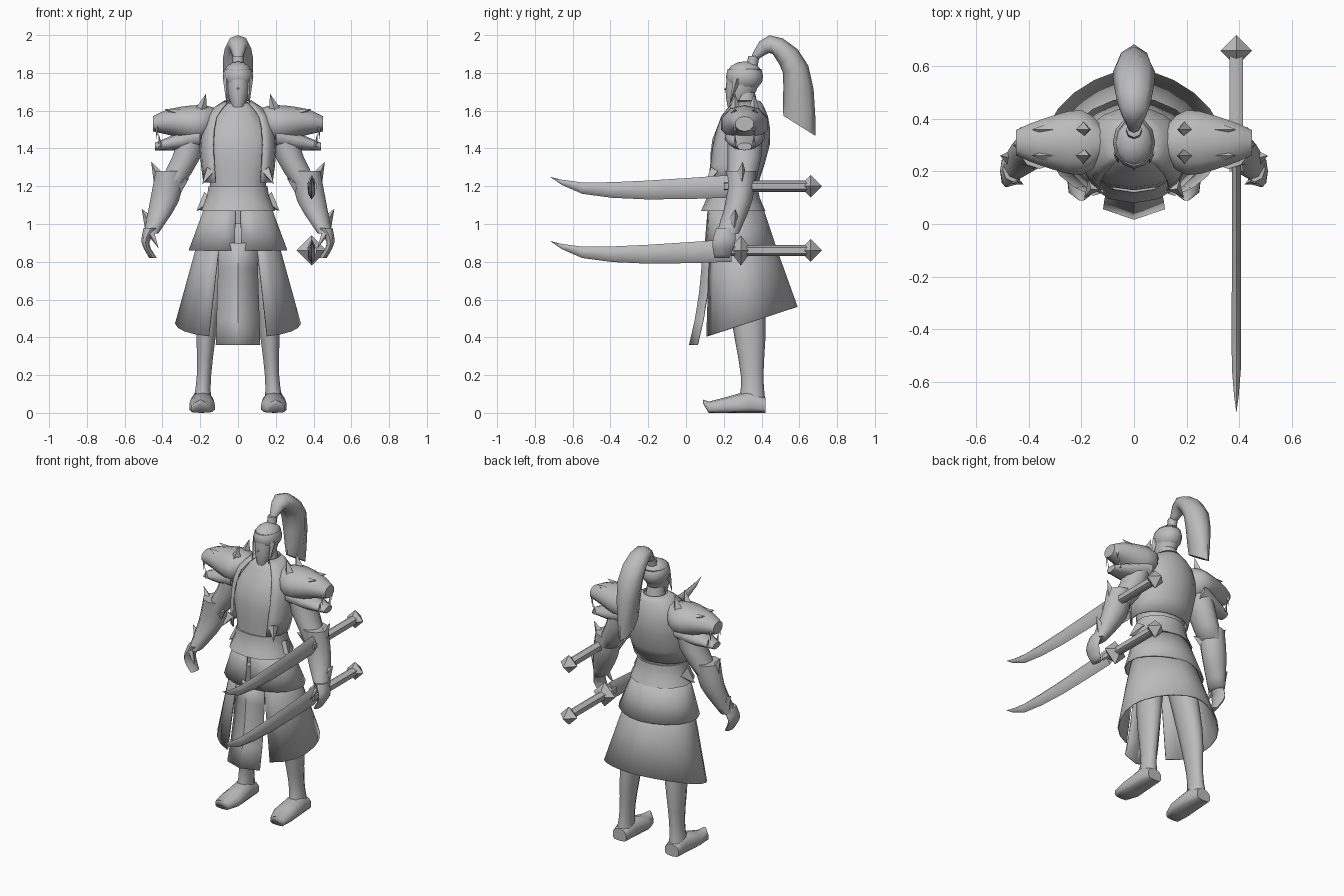
import bpy, bmesh, math
from mathutils import Vector, Matrix

cube = bpy.data.objects.get("Cube")
if cube:
    bpy.data.objects.remove(cube, do_unlink=True)

shade = (0.5, 0.5, 0.5, 1)
grey = bpy.data.materials.new("plain grey")
grey.use_nodes = True
grey.diffuse_color = shade
grey.node_tree.nodes["Principled BSDF"].inputs["Base Color"].default_value = shade


def finish(name, bm, side=1, angle=60, thick=0):
    """Mirror if needed, then turn the bmesh into a shaded object."""
    bmesh.ops.scale(bm, vec=(side, 1, 1), verts=bm.verts[:])
    bmesh.ops.recalc_face_normals(bm, faces=bm.faces[:])
    mesh = bpy.data.meshes.new(name)
    bm.to_mesh(mesh)
    bm.free()
    mesh.materials.append(grey)
    part = bpy.data.objects.new(name, mesh)
    bpy.context.collection.objects.link(part)
    if thick:
        modifier = part.modifiers.new("thickness", 'SOLIDIFY')
        modifier.thickness = thick
        modifier.offset = 0
    bpy.ops.object.select_all(action='DESELECT')
    part.select_set(True)
    bpy.context.view_layer.objects.active = part
    bpy.ops.object.shade_smooth_by_angle(angle=math.radians(angle))


def smooth_keys(keys, steps):
    """Insert rings between the key rings along a smooth spline."""
    rings, last = [], len(keys) - 1
    for i in range(last):
        before, start = keys[max(i - 1, 0)], keys[i]
        end, after = keys[i + 1], keys[min(i + 2, last)]
        for k in range(steps):
            t = k / steps
            rings.append([b + t / 2 * (c - a + t * (2 * a - 5 * b + 4 * c - d + t * (3 * (b - c) + d - a)))
                          for a, b, c, d in zip(before, start, end, after)])
    return rings + [keys[-1]]


def bridge(bm, rows, closed):
    for low, high in zip(rows, rows[1:]):
        for i in range(len(low) if closed else len(low) - 1):
            j = (i + 1) % len(low)
            bm.faces.new((low[i], low[j], high[j], high[i]))


def loft(name, keys, axis='Z', sides=10, steps=2, gap=0, power=1, back=1, side=1):
    """Skin rings (x, y, z, width, depth, tilt); a gap in degrees opens the front.
    Power squares off the front half of each ring, back does the rear half."""
    bm, rows = bmesh.new(), []
    opening = math.radians(gap)
    for x, y, z, width, depth, *tilt in smooth_keys(keys, steps):
        turn = math.radians(tilt[0]) if tilt else 0
        across = Vector((0, width, 0)) if axis == 'X' else Vector((width, 0, 0))
        along = Vector((0, math.cos(turn), math.sin(turn))) if axis == 'Z' else Vector((0, 0, 1))
        row = []
        for i in range(sides + bool(gap)):
            a = opening - math.pi / 2 + i * (math.tau - 2 * opening) / sides
            bend = power if math.sin(a) < 0 else back
            c, s = (math.copysign(abs(f) ** bend, f) for f in (math.cos(a), math.sin(a)))
            row.append(bm.verts.new(Vector((x, y, z)) + across * c + along * depth * s))
        rows.append(row)
    bridge(bm, rows, closed=not gap)
    if not gap:
        bm.faces.new(rows[0])
        bm.faces.new(rows[-1])
    finish(name, bm, side, thick=.008 if gap else 0)


def spike(name, base, tip, radius, side=1):
    """Four-sided point from base to tip."""
    base, tip = Vector(base), Vector(tip)
    aim = (tip - base).to_track_quat('Z', 'Y').to_matrix().to_4x4()
    bm = bmesh.new()
    bmesh.ops.create_cone(bm, cap_ends=True, segments=4, radius1=radius, radius2=0,
                          depth=(tip - base).length, matrix=Matrix.Translation((base + tip) / 2) @ aim)
    finish(name, bm, side, angle=30)


# Torso, open coat and flared belt
loft("torso", [(0, .27, 1, .18, .13), (0, .25, 1.2, .15, .12), (0, .28, 1.45, .19, .14),
               (0, .31, 1.64, .07, .07)], sides=14, steps=3, power=.85)
loft("neck", [(0, .32, 1.58, .07, .07), (0, .31, 1.72, .05, .05)])
loft("coat", [(0, .24, 1.22, .18, .14), (0, .28, 1.42, .2, .16), (0, .3, 1.57, .17, .13),
              (0, .32, 1.65, .07, .07)], sides=16, gap=36, power=.8)
loft("belt", [(0, .25, 1.07, .2, .17), (0, .25, 1.14, .17, .14), (0, .25, 1.2, .16, .13)],
     sides=14, power=.9)

# Layered skirts and the hanging front panel
loft("jacket_hem", [(0, .26, 1.1, .17, .14), (0, .29, .86, .26, .19)],
     sides=18, gap=3, power=.9, back=1.1)
loft("long_skirt", [(0, .27, 1.05, .17, .14, 0), (0, .34, .48, .33, .26, 18)],
     sides=20, gap=24, power=.85, back=1.2)
panel = bmesh.new()
rows = []
for i in range(5):
    drop = i / 4
    rows.append([panel.verts.new((k * (.1 + drop / 60), .09 - .07 * drop ** 2 + .04 * abs(k), .9 - .54 * drop))
                 for k in (-1, 0, 1)])
bridge(panel, rows, closed=False)
finish("front_panel", panel, angle=30, thick=.008)

# Head, hair and tied ponytail
loft("face", [(0, .25, 1.62, .03, .03), (0, .29, 1.7, .06, .08), (0, .31, 1.82, .07, .09)],
     sides=12, steps=3)
spike("nose", (0, .24, 1.73), (0, .2, 1.71), .02)
hair = bmesh.new()
bmesh.ops.create_uvsphere(hair, u_segments=12, v_segments=8, radius=.09,
                          matrix=Matrix.Translation((0, .31, 1.78)) @ Matrix.Diagonal((.9, 1.1, .9, 1)))
finish("hair", hair)
loft("hair_band", [(0, .35, 1.84, .03, .03), (0, .36, 1.89, .03, .03)], sides=8, steps=1)
loft("ponytail", [(0, .36, 1.87, .02, .02, 0), (0, .45, 1.95, .06, .05, -80), (0, .58, 1.82, .08, .07, -165),
                  (0, .6, 1.52, .04, .1, -212)], sides=8, steps=3)

for side, label in ((1, "left_"), (-1, "right_")):
    spike(label + "sidelock", (.06, .27, 1.77), (.06, .23, 1.63), .02, side)
    spike(label + "belt_point", (.15, .25, 1.13), (.22, .22, 1.07), .05, side)
    spike(label + "coat_point", (.15, .15, 1.28), (.19, .1, 1.21), .03, side)

    # Beast-head shoulder guard with open jaws
    mid = .31
    loft(label + "shoulder_guard", [(.11, mid, 1.56, .05, .05), (.2, mid, 1.53, .13, .1),
                                    (.36, mid, 1.54, .09, .07), (.45, mid, 1.53, .05, .04)],
         axis='X', steps=3, side=side)
    loft(label + "lower_jaw", [(.2, mid, 1.47, .11, .07), (.3, mid, 1.44, .09, .05),
                               (.44, mid, 1.41, .04, .02)], axis='X', side=side)
    for end, y in (("front_", mid - .05), ("back_", mid + .05)):
        spike(label + end + "ear", (.2, y, 1.58), (.17, y, 1.69), .04, side)
        spike(label + end + "brow", (.28, y, 1.57), (.39, y, 1.61), .04, side)
        spike(label + end + "upper_fang", (.43, y, 1.52), (.43, y, 1.45), .01, side)
        spike(label + end + "lower_fang", (.41, y, 1.41), (.42, y, 1.48), .01, side)

    # Arm, spiked gauntlet and half-closed hand
    loft(label + "sleeve", [(.23, mid, 1.52, .07, .09), (.27, mid, 1.36, .08, .09), (.36, .29, 1.2, .07, .07)],
         side=side)
    loft(label + "gauntlet", [(.36, .29, 1.28, .08, .08), (.39, .28, 1.12, .08, .07), (.46, .22, .95, .04, .06)],
         steps=3, side=side)
    spike(label + "elbow_spike", (.41, .29, 1.23), (.46, .3, 1.33), .04, side)
    spike(label + "inner_spike", (.32, .27, 1.2), (.26, .24, 1.24), .04, side)
    spike(label + "wrist_spike", (.46, .25, 1), (.51, .26, 1.08), .04, side)
    loft(label + "hand", [(.46, .21, .98, .04, .05), (.49, .2, .9, .02, .06), (.45, .19, .82, .02, .04)],
         sides=8, steps=3, side=side)
    spike(label + "thumb", (.46, .17, .95), (.42, .15, .87), .02, side)

    # Leg and boot with a curled toe
    loft(label + "leg", [(.1, .28, .95, .09, .1), (.16, .33, .5, .06, .09), (.18, .35, .2, .04, .06),
                         (.19, .35, .06, .05, .07)], steps=3, side=side)
    loft(label + "boot", [(.19, .42, .04, .05, .04), (.19, .34, .06, .06, .06), (.19, .2, .04, .07, .04),
                          (.2, .12, .03, .05, .03), (.2, .09, .06, .01, .01)],
         axis='Y', steps=1, power=.5, side=side)

# Two long swords on the left side; only the lower one has a guard
sword_x = .39
for label, z, knobs in (("upper_sword_", 1.2, {"pommel": .06}),
                        ("lower_sword_", .86, {"pommel": .06, "guard": .08})):
    loft(label + "blade", [(sword_x, -.72, z + .05, 0, 0), (sword_x, -.55, z - .01, .02, .03),
                           (sword_x, -.2, z - .02, .02, .05), (sword_x, .24, z, .02, .06)],
         axis='Y', sides=6)
    loft(label + "handle", [(sword_x, .2, z, .03, .03), (sword_x, .65, z, .03, .03)],
         axis='Y', sides=6, steps=1)
    for knob, radius in knobs.items():
        y = .66 if knob == "pommel" else .29
        for reach in (-.06, .06):
            spike(label + knob, (sword_x, y, z), (sword_x, y + reach, z), radius)
